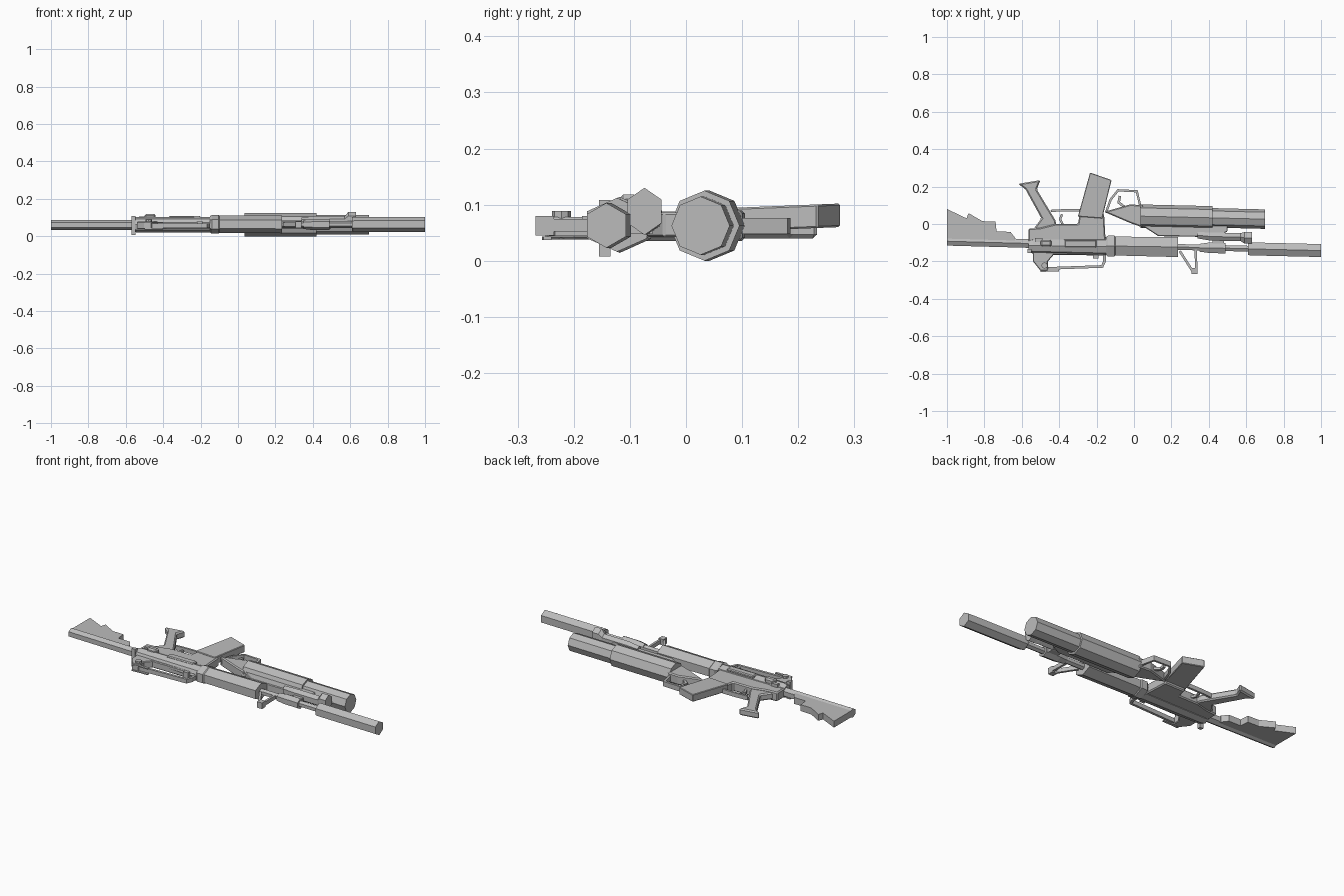
import bpy, bmesh, math
from mathutils import Vector

gray = bpy.data.materials.new("metal_gray")
gray.diffuse_color = (0.5, 0.5, 0.5, 1)


def finish(name, bm):
    bmesh.ops.recalc_face_normals(bm, faces=bm.faces)
    me = bpy.data.meshes.new(name)
    bm.to_mesh(me)
    bm.free()
    me.materials.append(gray)
    ob = bpy.data.objects.new(name, me)
    bpy.context.collection.objects.link(ob)
    return ob


def plate(name, pts, z0, z1, bevel=0):
    """Flat outline in x, y extruded from z0 to z1."""
    bm = bmesh.new()
    face = bm.faces.new([bm.verts.new((x, y, z0)) for x, y in pts])
    ext = bmesh.ops.extrude_face_region(bm, geom=[face])
    for v in ext["geom"]:
        if isinstance(v, bmesh.types.BMVert):
            v.co.z = z1
    ob = finish(name, bm)
    if bevel:
        m = ob.modifiers.new("chamfer", "BEVEL")
        m.width, m.segments = bevel, 1
        m.limit_method, m.angle_limit = "ANGLE", math.radians(50)
    return ob


def box(name, x0, x1, y0, y1, z0, z1, bevel=0):
    return plate(name, [(x0, y0), (x1, y0), (x1, y1), (x0, y1)], z0, z1, bevel)


def tube(name, rings, sides=6):
    """Faceted tube along x; each ring is x, y, z, y radius, z radius."""
    bm = bmesh.new()
    loops = []
    for x, y, z, ry, rz in rings:
        loops.append([bm.verts.new((x, y + ry * math.sin(a), z + rz * math.cos(a)))
                      for a in (math.tau * k / sides for k in range(sides))])
    for a, b in zip(loops, loops[1:]):
        for k in range(sides):
            j = (k + 1) % sides
            bm.faces.new((a[k], a[j], b[j], b[k]))
    bm.faces.new(loops[0])
    bm.faces.new(loops[-1])
    return finish(name, bm)


def strip(name, pts, w, z0, z1):
    """Bent bar of width w following points in x, y, with mitred corners."""
    p = [Vector(q) for q in pts]
    left, right = [], []
    for i, q in enumerate(p):
        d0 = (q - p[i - 1]).normalized() if i else (p[1] - q).normalized()
        d1 = (p[i + 1] - q).normalized() if i < len(p) - 1 else d0
        d = (d0 + d1).normalized()
        n = Vector((-d.y, d.x)) * (w / 2 / max(0.4, d.dot(d0)))
        left.append(q + n)
        right.append(q - n)
    return plate(name, [tuple(q) for q in left + right[::-1]], z0, z1)


# Shoulder stock: tube and stepped fin
tube("stock_tube", [(-1, -0.092, 0.061, 0.027, 0.027),
                    (-0.53, -0.105, 0.061, 0.027, 0.027)])
plate("stock_fin", [(-1, 0.08), (-0.895, 0.03), (-0.885, 0.058), (-0.81, 0.015),
                    (-0.74, 0.012), (-0.735, -0.04), (-0.66, -0.042),
                    (-0.635, -0.075), (-0.635, -0.1), (-1, -0.1)], 0.043, 0.08)

# Receiver: lower block, rounded upper body, side details
plate("lower_receiver", [(-0.565, -0.025), (-0.5, -0.02), (-0.42, 0.0), (-0.3, 0.0),
                         (-0.29, 0.055), (-0.16, 0.055), (-0.15, -0.12),
                         (-0.565, -0.125)], 0.035, 0.088, 0.006)
tube("upper_receiver", [(-0.565, -0.115, 0.062, 0.034, 0.036),
                        (-0.54, -0.115, 0.062, 0.044, 0.042),
                        (-0.15, -0.12, 0.062, 0.05, 0.042)], 8)
box("ejection_cover", -0.37, -0.2, -0.125, -0.085, 0.09, 0.108, 0.005)
box("forward_knob", -0.5, -0.44, -0.12, -0.085, 0.085, 0.118, 0.008)
box("selector", -0.53, -0.49, -0.095, -0.075, 0.085, 0.105)
box("charging_handle", -0.57, -0.548, -0.155, -0.135, 0.008, 0.108)

# Rear grip, trigger and guard
plate("rear_grip", [(-0.62, 0.215), (-0.5, 0.235), (-0.52, 0.185), (-0.42, 0.02),
                    (-0.41, -0.03), (-0.54, -0.03), (-0.495, 0.03), (-0.58, 0.185)],
      0.04, 0.08, 0.007)
strip("trigger_guard", [(-0.445, 0.07), (-0.37, 0.074), (-0.29, 0.074)], 0.012, 0.05, 0.074)
strip("trigger", [(-0.38, -0.005), (-0.395, 0.025), (-0.385, 0.052)], 0.012, 0.055, 0.069)

# Magazine, slightly leaning upward at its free end
mag = plate("magazine", [(-0.235, 0.275), (-0.12, 0.235), (-0.17, 0.03), (-0.3, 0.04)],
            0.0, 0.042, 0.003)
for v in mag.data.vertices:
    v.co.z += 0.049 + 0.04 * v.co.y

# Carry handle with rear sight
strip("carry_handle", [(-0.5, -0.235), (-0.48, -0.238), (-0.17, -0.227),
                       (-0.158, -0.2), (-0.158, -0.13)], 0.014, 0.044, 0.068)
plate("handle_base", [(-0.54, -0.13), (-0.54, -0.2), (-0.5, -0.25), (-0.46, -0.25),
                      (-0.46, -0.2), (-0.43, -0.165), (-0.15, -0.165), (-0.15, -0.13)],
      0.038, 0.078, 0.004)
for i, z in enumerate((0.037, 0.07)):
    strip("sight_rail_%d" % i, [(-0.5, -0.25), (-0.45, -0.247), (-0.4, -0.247)],
          0.014, z, z + 0.006)
bm = bmesh.new()
bmesh.ops.create_cone(bm, cap_ends=True, segments=8, radius1=0.017, radius2=0.017, depth=0.05)
bmesh.ops.translate(bm, verts=bm.verts, vec=(-0.478, -0.222, 0.064))
finish("sight_knob", bm)
box("handle_pin", -0.22, -0.19, -0.185, -0.165, 0.045, 0.08)

# Handguard and barrel
tube("handguard", [(-0.15, -0.118, 0.064, 0.055, 0.044),
                   (-0.14, -0.118, 0.064, 0.064, 0.05),
                   (-0.105, -0.118, 0.064, 0.064, 0.05),
                   (-0.1, -0.118, 0.064, 0.058, 0.046),
                   (0.235, -0.123, 0.064, 0.062, 0.048)])
tube("barrel", [(0.2, -0.122, 0.063, 0.018, 0.018), (0.65, -0.133, 0.063, 0.018, 0.018)])
tube("gas_block", [(0.35, -0.127, 0.063, 0.024, 0.024),
                   (0.4, -0.127, 0.063, 0.032, 0.03),
                   (0.49, -0.13, 0.063, 0.032, 0.03)])
tube("suppressor", [(0.61, -0.133, 0.063, 0.037, 0.037),
                    (0.62, -0.133, 0.063, 0.04, 0.04),
                    (1.0, -0.142, 0.063, 0.04, 0.04)])
tube("muzzle_bore", [(0.95, -0.142, 0.063, 0.02, 0.02), (1.0, -0.142, 0.063, 0.02, 0.02)], 5)

# Front sight frame
strip("front_sight", [(0.245, -0.145), (0.315, -0.255), (0.333, -0.255),
                      (0.33, -0.13)], 0.013, 0.052, 0.074)
box("front_sight_post", 0.308, 0.34, -0.268, -0.235, 0.045, 0.08)

# Side rail tube with raised front end
tube("side_rail", [(0.34, -0.06, 0.077, 0.02, 0.024),
                   (0.41, -0.067, 0.077, 0.025, 0.03),
                   (0.57, -0.07, 0.077, 0.025, 0.03),
                   (0.59, -0.074, 0.088, 0.035, 0.042),
                   (0.63, -0.074, 0.088, 0.035, 0.042)])
box("rail_clamp", 0.42, 0.48, -0.14, -0.06, 0.048, 0.08)

# Underslung launcher: two-step tube, wedge body, hanger
tube("launcher_tube", [(0.035, 0.042, 0.0625, 0.0625, 0.0625),
                       (0.42, 0.033, 0.0625, 0.0625, 0.0625),
                       (0.42, 0.033, 0.0625, 0.052, 0.052),
                       (0.7, 0.026, 0.0625, 0.052, 0.052)], 8)
plate("launcher_body", [(-0.16, 0.065), (-0.02, 0.105), (0.05, 0.1), (0.05, -0.02),
                        (-0.02, 0.005)], 0.035, 0.09, 0.006)
plate("launcher_hanger", [(0.03, 0.0), (0.13, -0.065), (0.44, -0.07), (0.5, -0.04),
                          (0.5, 0.0)], 0.042, 0.086, 0.004)
strip("launcher_trigger_guard", [(-0.15, 0.06), (-0.125, 0.13), (-0.085, 0.18),
                                 (0.015, 0.175), (0.035, 0.09)], 0.012, 0.048, 0.076)
strip("launcher_trigger", [(-0.05, 0.09), (-0.082, 0.115), (-0.075, 0.15)],
      0.014, 0.055, 0.07)
